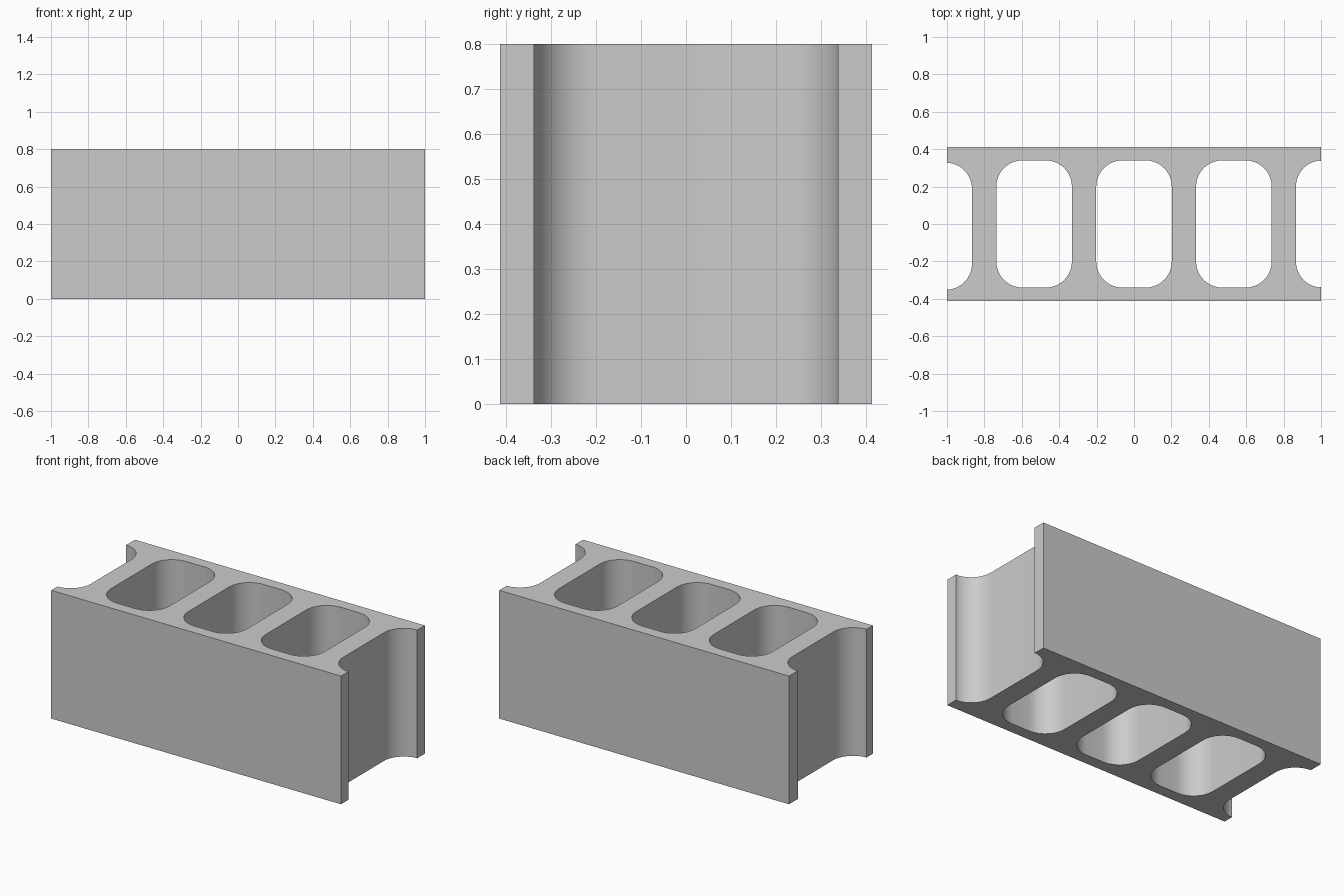
import bpy
import bmesh
from math import cos, sin, pi

cube = bpy.data.objects.get("Cube")
if cube:
    bpy.data.objects.remove(cube, do_unlink=True)

HALF_X, HALF_Y, HEIGHT = 1.0, 0.413, 0.8
PITCH, CORE_X, CORE_Y, RADIUS = 0.534, 0.202, 0.34, 0.14
STEPS = 10

concrete = bpy.data.materials.new("concrete grey")
concrete.use_nodes = True
concrete.diffuse_color = (0.6, 0.6, 0.6, 1)
concrete.node_tree.nodes["Principled BSDF"].inputs["Base Color"].default_value = (0.6, 0.6, 0.6, 1)


def corner(cx, cy, start, sweep=pi / 2):
    """Points along one rounded corner."""
    angles = [start + sweep * i / STEPS for i in range(STEPS + 1)]
    return [(cx + RADIUS * cos(a), cy + RADIUS * sin(a)) for a in angles]


def core_outline(x):
    """Rounded rectangle of a hollow core."""
    dx, dy = CORE_X - RADIUS, CORE_Y - RADIUS
    return (corner(x + dx, dy, 0) + corner(x - dx, dy, pi / 2)
            + corner(x - dx, -dy, pi) + corner(x + dx, -dy, pi * 1.5))


def end_notch(shift):
    """Open half core in the right-hand end, listed from bottom to top."""
    wall = 2 * PITCH - CORE_X
    dy = CORE_Y - RADIUS
    points = (corner(wall + RADIUS, -dy, pi * 1.5, -pi / 2)
              + corner(wall + RADIUS, dy, pi, -pi / 2))
    inside = [(x, y + shift) for x, y in points if x < HALF_X - 0.002]
    lip = CORE_Y - 0.002
    return [(HALF_X, shift - lip)] + inside + [(HALF_X, shift + lip)]


# Block outline with a notch in each end
left_notch = [(-x, y) for x, y in reversed(end_notch(-0.012))]
outer = ([(-HALF_X, -HALF_Y), (HALF_X, -HALF_Y)] + end_notch(0)
         + [(HALF_X, HALF_Y), (-HALF_X, HALF_Y)] + left_notch)

# Filled profile with three cores, extruded to full height
profile = bpy.data.curves.new("block_profile", "CURVE")
profile.dimensions = "2D"
profile.fill_mode = "BOTH"
profile.extrude = HEIGHT / 2
for loop in [outer] + [core_outline(i * PITCH) for i in (-1, 0, 1)]:
    spline = profile.splines.new("POLY")
    spline.points.add(len(loop) - 1)
    for point, (x, y) in zip(spline.points, loop):
        point.co = (x, y, 0, 1)
    spline.use_cyclic_u = True

helper = bpy.data.objects.new("block_profile", profile)
bpy.context.collection.objects.link(helper)
bpy.context.view_layer.update()
mesh = bpy.data.meshes.new_from_object(helper.evaluated_get(bpy.context.evaluated_depsgraph_get()))
bpy.data.objects.remove(helper, do_unlink=True)

# Weld into one solid standing on the ground
bm = bmesh.new()
bm.from_mesh(mesh)
bmesh.ops.remove_doubles(bm, verts=bm.verts, dist=0.0001)
bmesh.ops.translate(bm, verts=bm.verts, vec=(0, 0, HEIGHT / 2))
bmesh.ops.recalc_face_normals(bm, faces=bm.faces)
bm.to_mesh(mesh)
bm.free()

mesh.materials.clear()
mesh.materials.append(concrete)
block = bpy.data.objects.new("hollow_block", mesh)
bpy.context.collection.objects.link(block)
bpy.ops.object.select_all(action="DESELECT")
block.select_set(True)
bpy.context.view_layer.objects.active = block
bpy.ops.object.shade_smooth_by_angle(angle=pi / 6)
